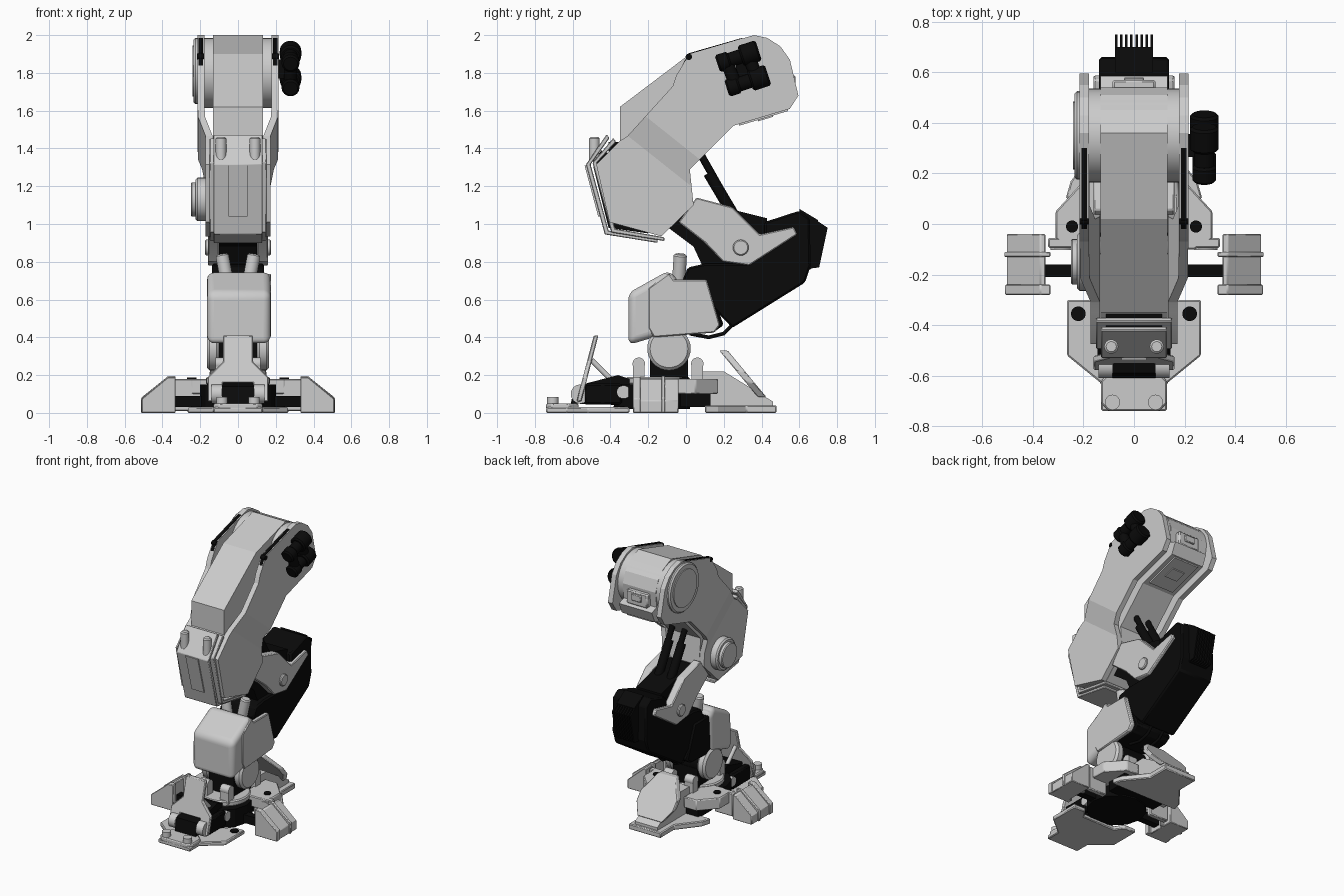
import bpy
import bmesh
import math
from mathutils import Vector, Matrix

default_cube = bpy.data.objects.get("Cube")
if default_cube:
    bpy.data.objects.remove(default_cube, do_unlink=True)


def make_material(name, value):
    material = bpy.data.materials.new(name)
    material.use_nodes = True
    colour = (value, value, value, 1)
    material.diffuse_color = colour
    material.node_tree.nodes["Principled BSDF"].inputs["Base Color"].default_value = colour
    return material


grey = make_material("light grey armour", .6)
black = make_material("black mechanism", .003)


def finish(name, bm, material, bevel=0, segments=1):
    bmesh.ops.recalc_face_normals(bm, faces=bm.faces)
    mesh = bpy.data.meshes.new(name)
    bm.to_mesh(mesh)
    bm.free()
    mesh.materials.append(material)
    part = bpy.data.objects.new(name, mesh)
    bpy.context.collection.objects.link(part)
    if bevel:
        modifier = part.modifiers.new("edge bevel", 'BEVEL')
        modifier.width = bevel
        modifier.segments = segments
        modifier.limit_method = 'ANGLE'
    bpy.ops.object.select_all(action='DESELECT')
    part.select_set(True)
    bpy.context.view_layer.objects.active = part
    bpy.ops.object.shade_smooth_by_angle(angle=math.radians(16))


def extruded(points, offset):
    """Solid made by extruding a closed outline along an offset."""
    bm = bmesh.new()
    face = bm.faces.new([bm.verts.new(point) for point in points])
    result = bmesh.ops.extrude_face_region(bm, geom=[face])
    moved = [item for item in result["geom"] if isinstance(item, bmesh.types.BMVert)]
    bmesh.ops.translate(bm, verts=moved, vec=offset)
    return bm


def side_prism(name, outline, inner, outer, material=grey, bevel=0, segments=1):
    """Outline given in (y, z), spanning inner to outer in x."""
    points = [(inner, y, z) for y, z in outline]
    finish(name, extruded(points, (outer - inner, 0, 0)), material, bevel, segments)


def centred_prism(name, outline, half, material=grey, bevel=0):
    side_prism(name, outline, -half, half, material, bevel)


def floor_plate(name, half_outline, bottom, top):
    """Half outline in (x, y), mirrored about the centre line."""
    outline = half_outline + [(-x, y) for x, y in reversed(half_outline)]
    points = [(x, y, bottom) for x, y in outline]
    finish(name, extruded(points, (0, 0, top - bottom)), grey, .006)


def box(name, centre, size, material=grey, bevel=0):
    bm = bmesh.new()
    bmesh.ops.create_cube(bm, size=1)
    bmesh.ops.scale(bm, vec=size, verts=bm.verts)
    bmesh.ops.translate(bm, vec=centre, verts=bm.verts)
    finish(name, bm, material, bevel)


def rod(name, start, end, radius, material=grey, sides=32, bevel=0):
    start, end = Vector(start), Vector(end)
    axis = end - start
    bm = bmesh.new()
    bmesh.ops.create_cone(bm, cap_ends=True, segments=sides, radius1=radius,
                          radius2=radius, depth=axis.length)
    turn = axis.to_track_quat('Z', 'Y').to_matrix().to_4x4()
    bmesh.ops.transform(bm, matrix=Matrix.Translation((start + end) / 2) @ turn, verts=bm.verts)
    finish(name, bm, material, bevel)


def axle(name, y, z, inner, outer, radius, material=grey, bevel=0):
    rod(name, (inner, y, z), (outer, y, z), radius, material, bevel=bevel)


SIDES = (("left", 1), ("right", -1))

# Thigh core, and bent plates set back from its front edge
hip_top = [(.02, 1.9), (.36, 2)]
hip_rear = [(.43, 1.985), (.5, 1.94), (.55, 1.87), (.595, 1.68)]
core_rear = [(.45, 1.96), (.51, 1.9), (.54, 1.82), (.53, 1.71), (.585, 1.69)]
thigh_lower = [(.55, 1.61), (.25, 1.52), (.02, 1.29), (.04, 1.1), (-.13, .935),
               (-.405, 1.01), (-.475, 1.315), (-.35, 1.44)]
centred_prism("thigh_core", hip_top + core_rear + thigh_lower + [(-.35, 1.62)], .133)
plate_outline = hip_top + hip_rear + thigh_lower + [(-.31, 1.465), (-.07, 1.73), (-.05, 1.79)]
along_thigh = Vector((0, .62, .78))
bend_low, bend_high = .96, 1.1
for side, sign in SIDES:
    bm = extruded([(sign * .135, y, z) for y, z in plate_outline], (sign * .037, 0, 0))
    for level in (bend_low, bend_high):
        geometry = bm.verts[:] + bm.edges[:] + bm.faces[:]
        bmesh.ops.bisect_plane(bm, geom=geometry, plane_co=along_thigh * level,
                               plane_no=along_thigh)
    for vert in bm.verts:
        amount = (vert.co.dot(along_thigh) - bend_low) / (bend_high - bend_low)
        vert.co.x += sign * .043 * min(max(amount, 0), 1)
    finish(side + "_thigh_plate", bm, grey)
    slot = [(-.02, 1.84), (.015, 1.904), (.3, 1.986), (.3, 1.95), (.03, 1.87)]
    side_prism(side + "_plate_slot", slot, sign * .186, sign * .208, black)
    axle(side + "_plate_pin", .015, 1.885, sign * .18, sign * .216, .017, black)

# Hip barrel, its outer disc, and the rear hatch
axle("hip_barrel", .35, 1.8, -.178, .178, .185)
axle("hip_disc", .35, 1.81, -.235, -.2, .175, bevel=.01)
axle("hip_disc_inset", .35, 1.81, -.241, -.23, .135)
box("hip_hatch", (0, .545, 1.75), (.17, .05, .1), bevel=.008)
box("hip_hatch_handle", (0, .565, 1.76), (.08, .03, .05), bevel=.005)
centred_prism("hip_underside_panel", [(.28, 1.52), (.54, 1.598), (.54, 1.62), (.28, 1.54)], .1)
centred_prism("hip_underside_inset", [(.38, 1.543), (.46, 1.567), (.46, 1.59), (.38, 1.57)], .05)

# Paired thruster drums on the left side of the hip
tilt = Vector((0, .95, .31))
drums = (Vector((.278, .28, 1.885)), Vector((.278, .33, 1.755)))
for index, centre in enumerate(drums):
    for label, start, end, radius in (("front", -.12, -.05, .047), ("neck", -.06, .04, .038),
                                      ("rear", .01, .11, .057)):
        rod(f"drum_{label}_{index}", centre + tilt * start, centre + tilt * end,
            radius, black, bevel=.01)
for index, shift in enumerate((-.07, .05)):
    rod(f"drum_link_{index}", drums[0] + tilt * shift, drums[-1] + tilt * shift, .034, black)
box("drum_mount", (.23, .31, 1.82), (.05, .09, .1), black)

# Knee guard with two layers, raised panel and pegs
guard = [(-.42, 1.475), (-.53, 1.315), (-.43, .945), (-.15, .9),
         (-.15, .92), (-.41, .965), (-.505, 1.315), (-.405, 1.455)]
centred_prism("knee_guard_outer", guard, .13, bevel=.004)
centred_prism("knee_guard_inner", [(y + .035, z - .02 if z > 1.4 else z + .01) for y, z in guard],
              .15, bevel=.004)
centred_prism("knee_guard_panel", [(-.537, 1.31), (-.465, 1.04), (-.455, 1.04), (-.52, 1.31)], .05)
centred_prism("knee_filler", [(-.45, 1.39), (-.49, 1.3), (-.41, .98), (-.2, .95), (-.2, 1.3)],
              .11, black)
box("knee_top_vent", (0, -.38, 1.41), (.22, .06, .05), black)
for side, sign in SIDES:
    rod(side + "_knee_peg", (sign * .09, -.485, 1.33), (sign * .09, -.485, 1.46), .028, bevel=.008)
axle("knee_disc", -.15, 1.13, -.225, -.15, .115, bevel=.01)
axle("knee_disc_cap", -.15, 1.13, -.25, -.2, .09, bevel=.006)

# Rear struts and the knee linkage
for side, sign in SIDES:
    rod(side + "_strut", (sign * .05, .06, 1.4), (sign * .05, .27, 1.03), .02, black)
    rod(side + "_strut_sleeve", (sign * .05, .12, 1.27), (sign * .05, .28, 1), .03, black)
    arm = [(-.04, 1.01), (.055, 1.14), (.245, 1.09), (.39, .945), (.57, .985),
           (.59, .945), (.335, .78), (.195, .8), (.1, .9)]
    side_prism(side + "_knee_arm", arm, sign * .1, sign * .16, bevel=.006)
    axle(side + "_knee_bolt", .29, .875, sign * .12, sign * .175, .042, bevel=.006)
centred_prism("knee_link", [(-.12, 1), (.05, 1.1), (.19, 1.09), (.43, 1.03), (.42, .8),
                            (.1, .75), (.04, .88)], .1, black)

# Calf body with rear vent fins
calf = [(.1, .79), (.33, .79), (.415, .88), (.415, 1.01), (.6, 1.07), (.655, 1.03), (.66, .78),
        (.63, .69), (.245, .45), (.1, .6), (-.02, .7), (.01, .77)]
centred_prism("calf_body", calf, .138, black, .01)
vent = [(.6, 1.08), (.7, 1.02), (.66, .76), (.6, .76)]
centred_prism("calf_vent", vent, .072, black)
fin = [(.6, 1.08), (.75, .98), (.705, .77), (.62, .76)]
for index in range(8):
    x = -.07 + index * .02
    side_prism(f"vent_fin_{index}", fin, x - .005, x + .005, black)

# Shin armour: wrapped front, full left flank, exposed black core on the right
shin_front = [(-.305, .635), (-.09, .755), (-.04, .7), (-.06, .41), (-.17, .4), (-.305, .36)]
shin_flank = [(-.2, .66), (-.09, .74), (-.065, .705), (.11, .705), (.18, .465),
              (.15, .425), (-.17, .4), (-.2, .45)]
shin_core = [(-.08, .7), (.11, .7), (.2, .465), (.15, .43), (-.08, .42)]
side_prism("shin_shell", shin_front, -.163, .172, grey, .05, 6)
side_prism("shin_flank", shin_flank, .14, .175, grey, .006)
side_prism("shin_core", shin_core, -.15, .139, black, .01)
for side, sign in SIDES:
    rod(side + "_shin_peg", (sign * .055, -.04, .68), (sign * .085, -.03, .84), .035, bevel=.008)
    # Cable looping under the calf
    curve = bpy.data.curves.new(side + "_cable", 'CURVE')
    curve.dimensions = '3D'
    curve.bevel_depth = .01
    spline = curve.splines.new('POLY')
    path = [(.25, .47), (.2, .42), (.12, .4), (.02, .42)]
    spline.points.add(len(path) - 1)
    for point, (y, z) in zip(spline.points, path):
        point.co = (sign * .05, y, z, 1)
    curve.materials.append(black)
    bpy.context.collection.objects.link(bpy.data.objects.new(side + "_cable", curve))

# Ankle joint
axle("ankle_core", -.09, .34, -.12, .12, .1, black)
box("ankle_block", (0, -.09, .25), (.2, .2, .14), black)
for side, sign in SIDES:
    axle(side + "_ankle_disc", -.09, .34, sign * .1, sign * .165, .115, bevel=.015)
    for label, y in (("front", -.25), ("rear", .06)):
        axle(f"{side}_{label}_ankle_lug", y, .26, sign * .05, sign * .12, .033)
        box(f"{side}_{label}_lug_base", (sign * .085, y, .215), (.07, .06, .09))
rod("foot_hub", (0, -.18, .02), (0, -.18, .15), .2, black, sides=12)
rod("foot_ring", (0, -.15, .15), (0, -.15, .19), .17, bevel=.008)

# Front toe: sole, pivot and upright shield
floor_plate("front_toe_sole", [(.13, -.74), (.13, -.63), (.265, -.52), (.265, -.3), (.17, -.3),
                               (.13, -.36)], 0, .03)
floor_plate("front_toe_tip", [(.1, -.74), (.13, -.71), (.13, -.62), (.08, -.57)], .02, .05)
centred_prism("front_toe_pivot", [(-.61, .05), (-.59, .14), (-.36, .2), (-.3, .18), (-.3, .04)],
              .085, black)
front_shield = [(-.08, .41), (-.08, .27), (-.16, .19), (-.16, .06), (-.08, .06), (-.08, .16)]
rear_shield = [(-.07, .33), (-.15, .22), (-.15, .16), (-.1, .085)]


def shield(name, half_outline, lean, base, thickness):
    outline = half_outline + [(-x, z) for x, z in reversed(half_outline)]
    points = [(x, base + lean * z, z) for x, z in outline]
    finish(name, extruded(points, (0, thickness, 0)), grey, .005)


shield("front_toe_shield", front_shield, .26, -.595, .025)
shield("rear_toe_shield", rear_shield, -.83, .45, .045)
for side, sign in SIDES:
    axle(side + "_toe_axle", -.56, .1, sign * .085, sign * .14, .05)
    rod(side + "_toe_bolt", (sign * .085, -.705, .04), (sign * .085, -.705, .085), .03)
    rod(side + "_shield_strut", (sign * .05, -.5, .28), (sign * .05, -.4, .18), .014)
    axle(side + "_toe_lug", -.33, .11, sign * .08, sign * .15, .035)
    box(side + "_toe_rail", (sign * .12, -.44, .1), (.05, .2, .11), black, .01)

# Rear toe: sole, yoke and hinge
floor_plate("rear_toe_sole", [(.27, .1), (.25, .17), (.13, .32), (.13, .48)], 0, .04)
floor_plate("rear_toe_yoke", [(.24, -.1), (.31, -.06), (.31, .05), (.2, .17), (.1, .17),
                              (.1, -.02)], .1, .18)
centred_prism("rear_toe_ramp", [(.08, .22), (.2, .22), (.46, .06), (.46, .03), (.1, .04)], .09)
box("rear_toe_hinge", (0, .05, .08), (.38, .16, .1), black)

# Side toes: stepped blocks on black axle bars, plus yoke cheeks and round bolts
for side, sign in SIDES:
    def toe_slab(name, inner, outer, front, back, lift):
        outline = [(inner, 0), (outer, 0), (outer, .065 + lift), (.37, .18 + lift), (inner, .18 + lift)]
        points = [(sign * x, front, z) for x, z in outline]
        finish(f"{side}_toe_{name}", extruded(points, (0, back - front, 0)), grey, .004)

    toe_slab("body", .35, .503, -.25, -.04, 0)
    toe_slab("middle_flange", .33, .513, -.13, -.11, .015)
    toe_slab("front_flange", .33, .51, -.28, -.24, .01)
    box(side + "_toe_bar", (sign * .27, -.185, .06), (.18, .05, .06), black)
    box(side + "_yoke_cheek", (sign * .265, -.075, .095), (.15, .04, .17), bevel=.006)
    rod(side + "_yoke_cap", (sign * .285, -.102, .12), (sign * .285, -.07, .12), .045)
    rod(side + "_rear_bolt", (sign * .245, -.01, .16), (sign * .245, -.01, .188), .024, black)
    rod(side + "_front_bolt", (sign * .22, -.355, .02), (sign * .22, -.355, .036), .029, black)
